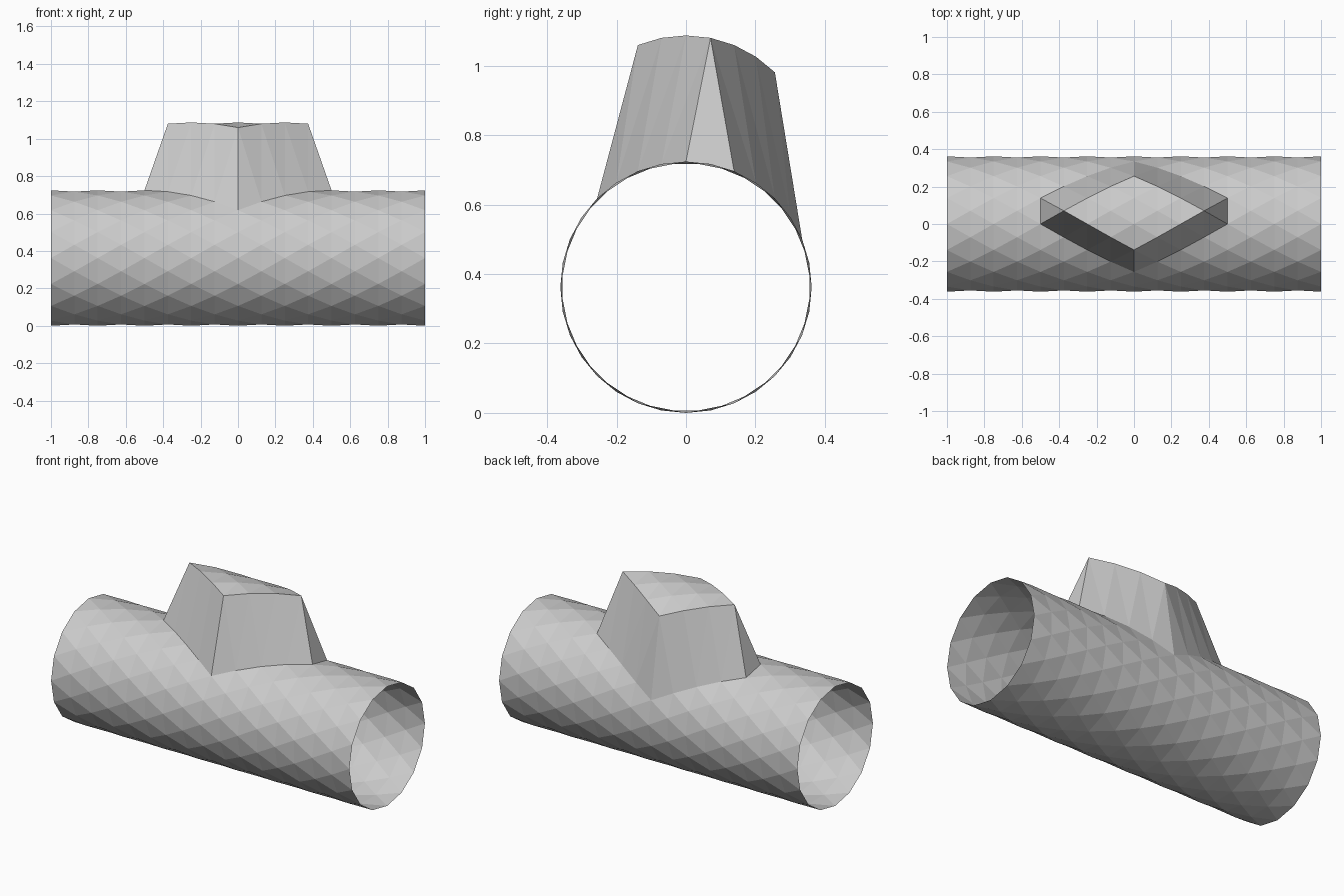
import bpy
import bmesh
from math import pi, sin, cos

cube = bpy.data.objects.get("Cube")
if cube:
    bpy.data.objects.remove(cube, do_unlink=True)

RADIUS = 0.362
LIFT = 0.363
SIDES = 16
BANDS = 16
LENGTH = 2.0


def make_ring(bm, index):
    """One ring of the triangular lattice; odd rings are turned half a step."""
    ring = []
    for k in range(SIDES):
        step = k - SIDES // 2 + 0.5 * (index % 2)
        angle = step * 2 * pi / SIDES
        x = LENGTH * (index / BANDS - 0.5)
        z = RADIUS + RADIUS * cos(angle)
        # Diamond patch of the lattice pushed straight up to form the turret
        bands_away = abs(index - BANDS // 2)
        if abs(step - 0.5) <= 1.5 - bands_away / 2:
            z += LIFT
        ring.append(bm.verts.new((x, RADIUS * sin(angle), z)))
    return ring


# Open-ended tube with its raised turret
bm = bmesh.new()
rings = [make_ring(bm, i) for i in range(BANDS + 1)]
for i, (a, b) in enumerate(zip(rings, rings[1:])):
    odd = i % 2
    for k in range(SIDES):
        n = (k + 1) % SIDES
        bm.faces.new((a[k], b[n if odd else k], a[n]))
        bm.faces.new((a[k if odd else n], b[k], b[n]))

mesh = bpy.data.meshes.new("lattice_tube")
bm.to_mesh(mesh)
bm.free()
tube = bpy.data.objects.new("lattice_tube", mesh)
bpy.context.collection.objects.link(tube)
